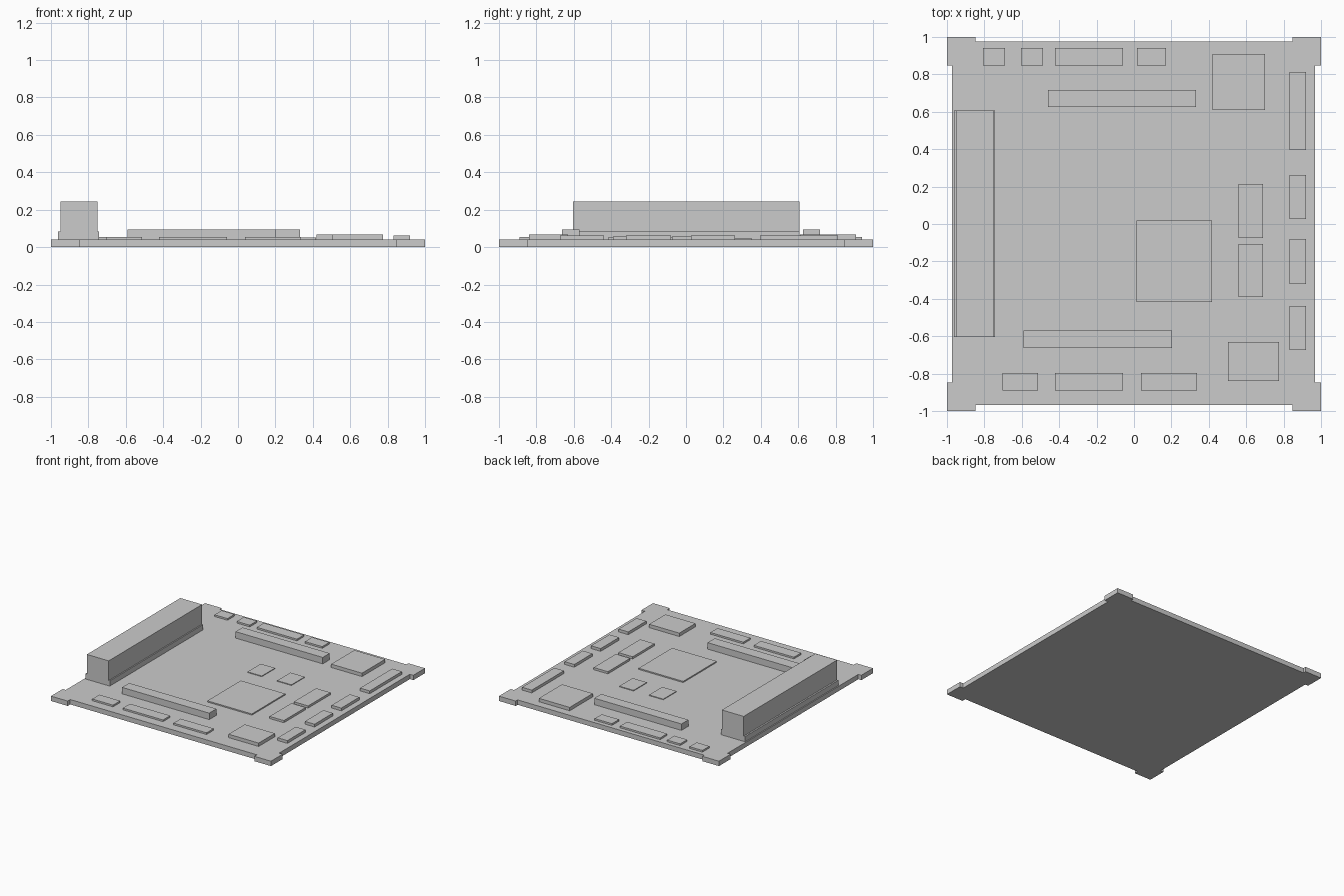
import bpy, bmesh

if "Cube" in bpy.data.objects:
    bpy.data.objects.remove(bpy.data.objects["Cube"])

TOP = 0.04  # top face of the circuit board


def box(name, x0, x1, y0, y1, z1, z0=TOP):
    bm = bmesh.new()
    bmesh.ops.create_cube(bm, size=1)
    for v in bm.verts:
        v.co.x = x1 if v.co.x > 0 else x0
        v.co.y = y1 if v.co.y > 0 else y0
        v.co.z = z1 if v.co.z > 0 else z0
    return link(name, bm)


def link(name, bm):
    bmesh.ops.recalc_face_normals(bm, faces=bm.faces)
    mesh = bpy.data.meshes.new(name)
    bm.to_mesh(mesh)
    bm.free()
    obj = bpy.data.objects.new(name, mesh)
    bpy.context.collection.objects.link(obj)
    return obj


# Board: recessed edges between four square corner tabs
L, R, F, B, T = -0.972, 0.968, -0.967, 0.975, 0.848
outline = [(-1, -1), (-T, -1), (-T, F), (T, F), (T, -1), (1, -1),
           (1, -T), (R, -T), (R, T), (1, T), (1, 1), (T, 1),
           (T, B), (-T, B), (-T, 1), (-1, 1), (-1, T), (L, T),
           (L, -T), (-1, -T)]
bm = bmesh.new()
base = bm.faces.new([bm.verts.new((x, y, 0)) for x, y in outline])
ext = bmesh.ops.extrude_face_region(bm, geom=[base], use_keep_orig=True)
for v in ext["geom"]:
    if isinstance(v, bmesh.types.BMVert):
        v.co.z = TOP
link("circuit_board", bm)

# Tall block on its slightly wider foot
box("tall_block_foot", -0.963, -0.742, -0.605, 0.608, 0.083)
box("tall_block", -0.95, -0.752, -0.605, 0.608, 0.245, 0.083)

# Long raised slots
box("front_slot", -0.59, 0.203, -0.663, -0.57, 0.093)
box("back_slot", -0.46, 0.332, 0.626, 0.716, 0.093)

# Low connectors along the back and front edges
for i, (x0, x1) in enumerate([(-0.807, -0.69), (-0.605, -0.487),
                              (-0.423, -0.058), (0.015, 0.172)]):
    box(f"back_connector_{i + 1}", x0, x1, 0.848, 0.94, 0.054)
for i, (x0, x1) in enumerate([(-0.702, -0.513), (-0.423, -0.058), (0.037, 0.337)]):
    box(f"front_connector_{i + 1}", x0, x1, -0.89, -0.797, 0.054)

# Connectors along the right edge
for i, (y0, y1) in enumerate([(-0.673, -0.438), (-0.32, -0.08),
                              (0.027, 0.262), (0.396, 0.814)]):
    box(f"right_connector_{i + 1}", 0.832, 0.92, y0, y1, 0.063)

# Large modules in the right corners
box("front_module", 0.502, 0.776, -0.84, -0.63, 0.068)
box("back_module", 0.42, 0.7, 0.61, 0.91, 0.068)

# Chips
box("main_chip", 0.013, 0.418, -0.417, 0.018, 0.05)
box("memory_chip_front", 0.56, 0.69, -0.39, -0.107, 0.058)
box("memory_chip_back", 0.56, 0.69, -0.075, 0.214, 0.058)
for i, x in enumerate((0.025, 0.295)):
    box(f"small_chip_{i + 1}", x - 0.065, x + 0.065, 0.18, 0.352, 0.046)
